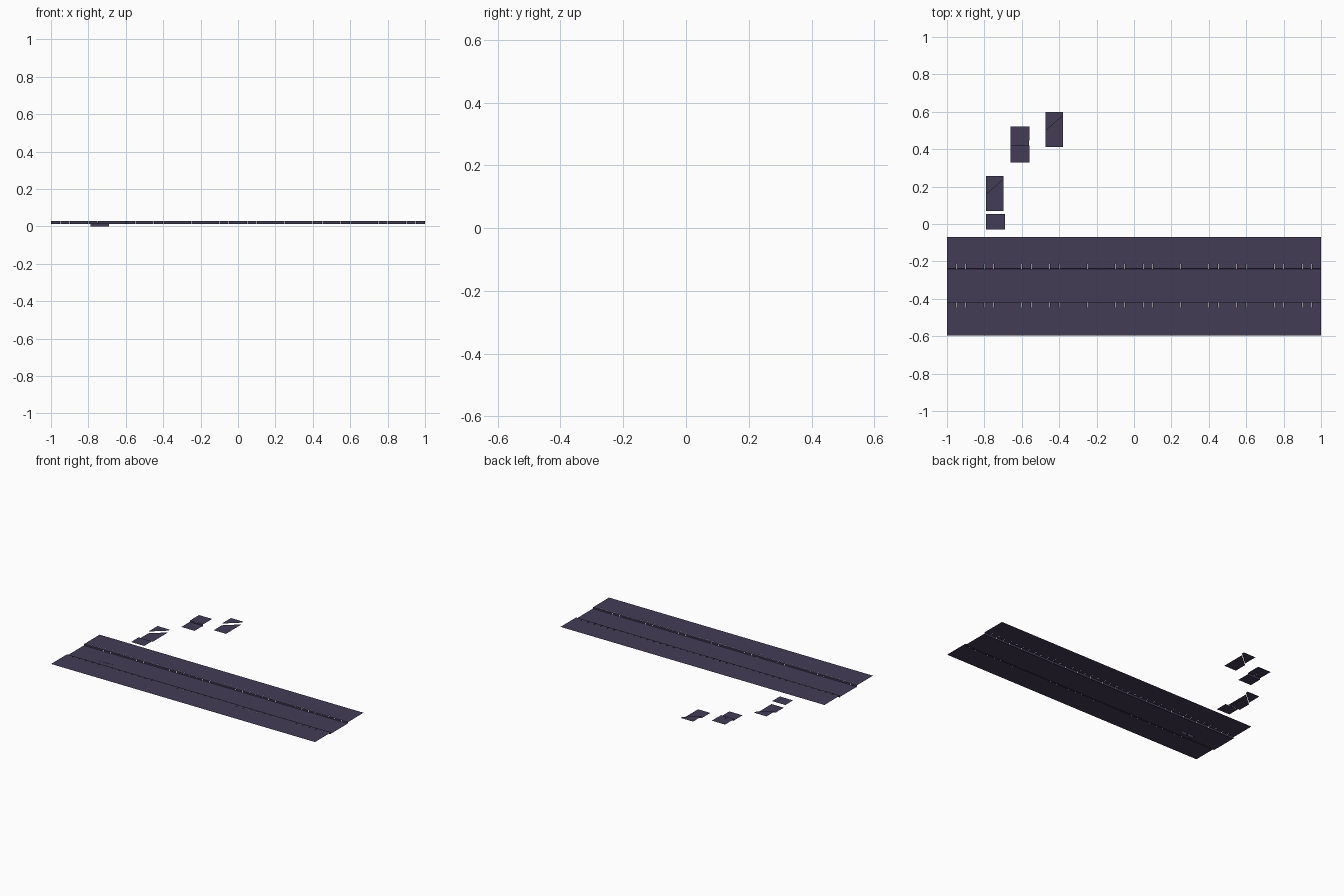
import bpy, bmesh

if "Cube" in bpy.data.objects:
    bpy.data.objects.remove(bpy.data.objects["Cube"])

STEP = 0.009          # height of pavement above road
HIGH, LOW = 0.028, 0.0185   # pavement levels of street and loose samples
STONE, CURB = 0.05, 0.026   # curb stone length and depth

stone_mat = bpy.data.materials.new("dark purple grey")
stone_mat.diffuse_color = (0.055, 0.045, 0.090, 1)
stone_mat.use_nodes = True
stone_mat.node_tree.nodes["Principled BSDF"].inputs["Base Color"].default_value = stone_mat.diffuse_color


def make(name, polys):
    """One flat-shaded object from a list of separate polygons."""
    bm = bmesh.new()
    for p in polys:
        bm.faces.new([bm.verts.new(v) for v in p])
    me = bpy.data.meshes.new(name)
    bm.to_mesh(me)
    bm.free()
    me.materials.append(stone_mat)
    ob = bpy.data.objects.new(name, me)
    bpy.context.collection.objects.link(ob)
    return ob


def flat(x0, x1, y0, y1, z):
    return [(x0, y0, z), (x1, y0, z), (x1, y1, z), (x0, y1, z)]


def curb(x0, count, edge, side, z, drop):
    """Row of curb stones; each has a top and a face towards the road."""
    polys = []
    for i in range(count):
        a, b = x0 + i * STONE + 0.0007, x0 + (i + 1) * STONE - 0.0007
        inner = edge + side * 0.001
        back = edge + side * CURB
        polys.append(flat(a, b, min(inner, back), max(inner, back), z))
        wall = [(a, edge, z - drop), (b, edge, z - drop), (b, inner, z), (a, inner, z)]
        polys.append(wall if side > 0 else wall[::-1])
    return polys


def tiles(y0, y1, z):
    return [flat(-1 + i * 0.1, -0.9 + i * 0.1, y0, y1, z) for i in range(20)]


# street: road between two raised pavements
make("road", tiles(-0.42, -0.24, HIGH - STEP))
make("front_pavement", tiles(-0.595, -0.52, HIGH) + tiles(-0.52, -0.446, HIGH))
make("back_pavement", tiles(-0.214, -0.143, HIGH) + tiles(-0.143, -0.07, HIGH))
make("front_curb", curb(-1, 40, -0.42, -1, HIGH, 0.014))
make("back_curb", curb(-1, 40, -0.24, 1, HIGH, 0.014))

# loose curb sample lying in the road
make("curb_sample", curb(-0.79, 2, -0.373, 1, 0.0198, 0.0198))

# loose flat pavement sample
make("pavement_sample", [flat(-0.79, -0.69, -0.03, 0.053, LOW)])

# straight sample: road, curb and pavement
make("straight_sample_road", [flat(-0.66, -0.56, 0.33, 0.42, HIGH - STEP)])
make("straight_sample_curb", curb(-0.66, 2, 0.42, 1, HIGH, 0.014))
make("straight_sample_pavement", [flat(-0.66, -0.56, 0.446, 0.52, HIGH)])


def diagonal_sample(name, x0, y0, z):
    """Tile cut by a diagonal curb, with a raised corner behind it."""
    w, h, s = 0.093, 0.187, 0.012
    x1, y1 = x0 + w, y0 + h
    ya, yb = y0 + 0.088, y1 - 0.018      # road edge at left and right
    k = (yb - ya) / w
    d = 0.030                            # curb depth measured along y
    xt = x0 + (y1 - ya - d) / k          # back of the curb meets the top edge
    lo = z - s
    make(name + "_road", [[(x0, y0, lo), (x1, y0, lo), (x1, yb, lo), (x0, ya, lo)]])
    xm, ym = x0 + w / 2, (ya + yb) / 2
    make(name + "_curb", [
        [(x0, ya, z), (xm, ym, z), (xm, ym + d, z), (x0, ya + d, z)],
        [(xm, ym, z), (x1, yb, z), (x1, y1, z), (xt, y1, z), (xm, ym + d, z)]])
    make(name + "_corner", [[(x0, ya + d, z), (xt, y1, z), (x0, y1, z)]])


diagonal_sample("inner_corner_sample", -0.79, 0.07, LOW)
diagonal_sample("outer_corner_sample", -0.472, 0.411, HIGH)
